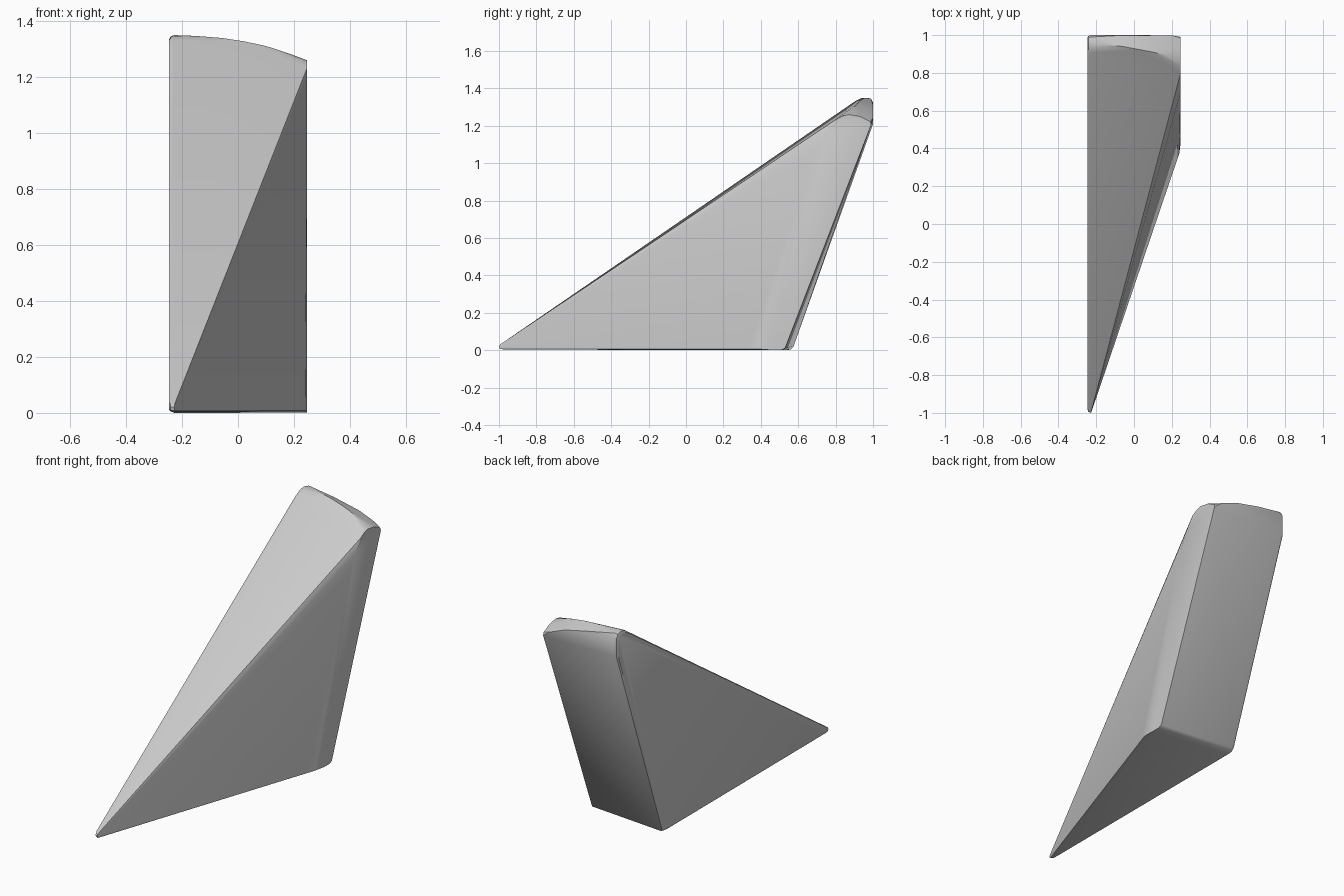
import bpy, bmesh, math

if "Cube" in bpy.data.objects:
    bpy.data.objects.remove(bpy.data.objects["Cube"])

# Full outline of the left side (y, z), just inside its rounded rim
left_outline = [(-1.0, 0.02), (-0.995, 0.007), (-0.97, 0.004), (0.53, 0.0), (0.56, 0.004),
                (0.575, 0.02), (1.0, 1.21), (1.0, 1.325), (0.99, 1.345), (0.965, 1.35),
                (0.935, 1.347), (0.905, 1.332), (-0.995, 0.03)]
# Flat right side (y, z) with a rounded upper corner
right_outline = [(0.43, 0.008), (0.46, 0.001), (0.51, 0.001), (0.53, 0.012), (0.99, 1.205),
                 (0.985, 1.222), (0.93, 1.25), (0.87, 1.26), (0.835, 1.252), (0.80, 1.233),
                 (0.75, 1.16), (0.70, 1.06)]
# Crown arc across the top, and the soft leading edge at the foot (x, y, z)
crown = [(-0.15, 0.95, 1.347), (-0.06, 0.94, 1.34), (0.02, 0.925, 1.328),
         (0.10, 0.91, 1.311), (0.18, 0.89, 1.285)]
foot = [(0.225, 0.33, 0.01), (0.24, 0.375, 0.008)]


def inset(outline, scale_mid, amount):
    """Pull outline points towards a middle point by a fixed distance."""
    result = []
    for y, z in outline:
        dy, dz = scale_mid[0] - y, scale_mid[1] - z
        d = math.hypot(dy, dz)
        result.append((y + dy / d * amount, z + dz / d * amount))
    return result


points = list(crown) + foot
# Rounded left rim in three steps
for x, amount in ((-0.227, 0.0), (-0.241, 0.006), (-0.247, 0.022)):
    points += [(x, y, z) for y, z in inset(left_outline, (0.35, 0.55), amount)]
points += [(0.247, y, z) for y, z in right_outline]
# Upright back strip below the crown
points += [(x, 0.999, z) for x, z in ((-0.06, 1.315), (0.10, 1.28), (0.2, 1.24))]

# Fin: tight skin over the sections
bm = bmesh.new()
for p in points:
    bm.verts.new(p)
hull = bmesh.ops.convex_hull(bm, input=bm.verts[:])
loose = {g for g in hull["geom_interior"] + hull["geom_unused"]
         if isinstance(g, bmesh.types.BMVert)}
bmesh.ops.delete(bm, geom=list(loose), context='VERTS')
bmesh.ops.recalc_face_normals(bm, faces=bm.faces[:])
mesh = bpy.data.meshes.new("wedge_fin")
bm.to_mesh(mesh)
bm.free()
fin = bpy.data.objects.new("wedge_fin", mesh)
bpy.context.collection.objects.link(fin)
bpy.context.view_layer.objects.active = fin
fin.select_set(True)
bpy.ops.object.shade_smooth_by_angle(angle=math.radians(25))
